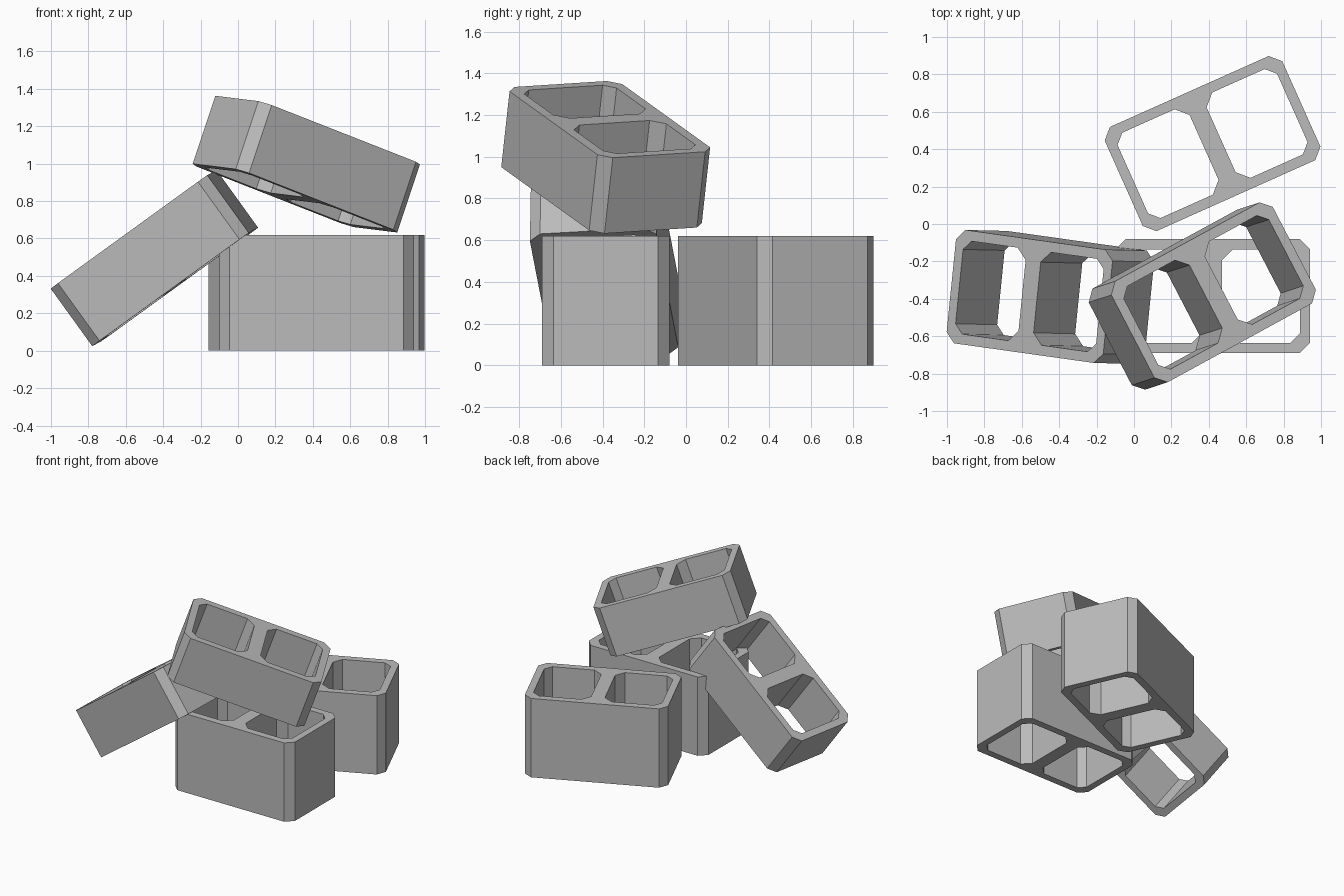
import bpy, bmesh
from mathutils import Matrix, Vector

cube = bpy.data.objects.get("Cube")
if cube:
    bpy.data.objects.remove(cube, do_unlink=True)

# One plain concrete grey
concrete = bpy.data.materials.new("concrete_grey")
concrete.use_nodes = True
grey = (0.5, 0.5, 0.5, 1.0)
concrete.diffuse_color = grey
concrete.node_tree.nodes["Principled BSDF"].inputs["Base Color"].default_value = grey

LENGTH, WIDTH = 1.04, 0.61
WEB, WALL_END, WALL_SIDE = 0.05, 0.053, 0.055


def chamfered(x0, x1, y, c0, c1):
    """Rectangle outline with corners cut by c0 at x0 and c1 at x1."""
    half = [(x0, y - c0), (x0 + c0, y), (x1 - c1, y), (x1, y - c1)]
    return half + [(px, -py) for px, py in reversed(half)]


def block(name, centre, height, along, across):
    """Chamfered block with two through cells, oriented by two axes."""
    bm = bmesh.new()
    hx, hy = LENGTH / 2, WIDTH / 2
    cell = chamfered(WEB, hx - WALL_END, hy - WALL_SIDE, 0.06, 0.05)
    outlines = [chamfered(-hx, hx, hy, 0.055, 0.055),
                cell, [(-x, y) for x, y in cell]]
    edges = []
    for loop in outlines:
        verts = [bm.verts.new((x, y, -height / 2)) for x, y in loop]
        edges += [bm.edges.new((v, verts[i - 1])) for i, v in enumerate(verts)]

    # Fill the rim around the cells and raise it to full height
    bmesh.ops.triangle_fill(bm, edges=edges, use_beauty=True)
    raised = bmesh.ops.extrude_face_region(bm, geom=bm.faces[:], use_keep_orig=True)
    top = [g for g in raised["geom"] if isinstance(g, bmesh.types.BMVert)]
    bmesh.ops.translate(bm, verts=top, vec=(0, 0, height))
    bmesh.ops.recalc_face_normals(bm, faces=bm.faces[:])

    mesh = bpy.data.meshes.new(name)
    bm.to_mesh(mesh)
    bm.free()
    mesh.materials.append(concrete)

    # Orthonormal frame from the long and short directions
    u = Vector(along).normalized()
    n = u.cross(Vector(across)).normalized()
    v = n.cross(u)
    obj = bpy.data.objects.new(name, mesh)
    turn = Matrix((u, v, n)).transposed().to_4x4()
    obj.matrix_world = Matrix.Translation(centre) @ turn
    bpy.context.collection.objects.link(obj)


# Two tall blocks standing on the ground
block("front_block", (0.42, -0.385, 0.31), 0.62, (1, 0, 0), (0, 1, 0))
block("back_block", (0.42, 0.43, 0.31), 0.62, (0.913, 0.408, 0), (-0.408, 0.913, 0))

# Low block leaning on the front one, and one resting across the top
block("leaning_block", (-0.447, -0.39, 0.495), 0.38, (0.805, -0.113, 0.583), (0.1, 0.99, 0.055))
block("top_block", (0.365, -0.385, 0.9975), 0.385, (0.83, 0.453, -0.326), (-0.461, 0.885, 0.057))
